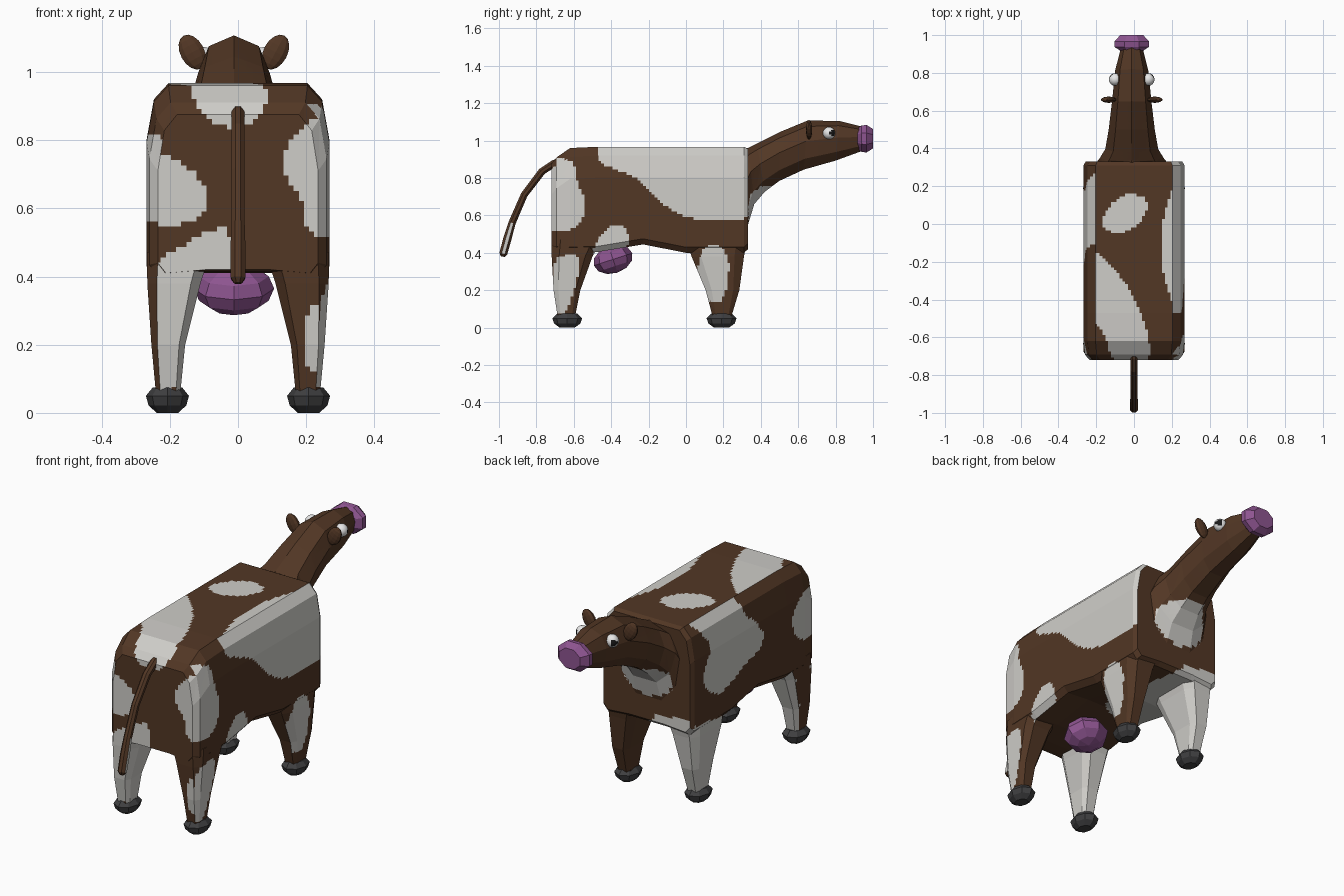
import bpy, bmesh, math
from mathutils import Vector, Matrix

if "Cube" in bpy.data.objects:
    bpy.data.objects.remove(bpy.data.objects["Cube"])

def mat(name, c):
    m = bpy.data.materials.new(name)
    m.diffuse_color = (*c, 1)
    m.use_nodes = True
    m.node_tree.nodes["Principled BSDF"].inputs["Base Color"].default_value = m.diffuse_color
    return m

BROWN = mat("brown hide", (0.085, 0.038, 0.018))
WHITE = mat("white patch", (0.62, 0.61, 0.58))
PINK = mat("purple skin", (0.27, 0.09, 0.28))
HOOF = mat("dark hoof", (0.05, 0.05, 0.052))
EYE = mat("eye white", (0.85, 0.85, 0.85))
PUPIL = mat("pupil black", (0.01, 0.01, 0.01))

def smooth_outline(pts, times=2):
    for _ in range(times):
        out = []
        for a, b in zip(pts, pts[1:] + pts[:1]):
            out += [(a[0]*.8 + b[0]*.2, a[1]*.8 + b[1]*.2),
                    (a[0]*.2 + b[0]*.8, a[1]*.2 + b[1]*.8)]
        pts = out
    return pts

def inside(p, poly):
    hit = False
    for (ax, ay), (bx, by) in zip(poly, poly[1:] + poly[:1]):
        if (ay > p[1]) != (by > p[1]) and p[0] < (bx-ax)*(p[1]-ay)/(by-ay) + ax:
            hit = not hit
    return hit

# patch outlines, one list for each side of the animal
right = [[(-.47, 1.03), (-.47, .88), (-.38, .85), (-.25, .79), (-.16, .69), (-.04, .6),
          (.1, .57), (.38, .575), (.38, 1.03)],
         [(-.8, .91), (-.6, .9), (-.59, .8), (-.545, .7), (-.55, .57), (-.62, .515), (-.8, .52)],
         [(-.5, .42), (-.43, .53), (-.36, .56), (-.3, .5), (-.31, .43), (-.4, .38), (-.49, .38)],
         [(-.71, .37), (-.6, .4), (-.56, .34), (-.59, .22), (-.64, .07), (-.71, .09)],
         [(.09, .43), (.17, .45), (.235, .37), (.22, .2), (.17, .12), (.1, .16), (.05, .28)]]
left = [[(.3, 1.0), (.2, .88), (.16, .82), (.23, .73), (.23, .62), (.1, .54), (0, .57), (-.1, .62),
         (-.24, .65), (-.28, .72), (-.22, .8), (-.13, .88), (-.1, 1.0)],
        [(-.8, .8), (-.6, .82), (-.52, .75), (-.52, .64), (-.6, .56), (-.8, .55)],
        [(.03, -.1), (.03, .4), (.12, .43), (.4, .46), (.4, -.1)]]
top = [[(-.17, .02), (-.15, -.04), (-.06, -.05), (.03, .0), (.08, .09), (.05, .15), (-.04, .16), (-.12, .11)],
       [(-.23, -.14), (-.18, -.16), (-.05, -.3), (.03, -.45), (.08, -.6), (.09, -.8), (-.12, -.8),
        (-.13, -.63), (-.23, -.48)],
       [(.3, .36), (.23, .26), (.15, .03), (.14, -.2), (.18, -.36), (.22, -.45), (.3, -.45)]]
rear = [[(-.35, .78), (-.22, .76), (-.14, .72), (-.085, .65), (-.09, .59), (-.15, .55), (-.35, .55)],
        [(.35, .91), (.24, .88), (.16, .81), (.13, .75), (.14, .69), (.19, .63), (.2, .52), (.35, .52)],
        [(-.25, .05), (-.25, .44), (-.18, .48), (-.1, .53), (-.02, .55), (-.02, .3), (-.14, .25), (-.17, .08)],
        [(.35, .37), (.23, .33), (.195, .27), (.195, .12), (.35, .11)],
        [(-.13, 1.05), (-.13, .92), (-.08, .85), (-.02, .835), (.05, .85), (.09, .92), (.09, 1.05)]]
front = [[(-.15, .62), (-.16, .72), (-.08, .77), (.06, .76), (.15, .73), (.14, .62), (.03, .56), (-.08, .57)],
         [(-.35, -.1), (-.35, .5), (-.15, .48), (-.01, .46), (-.01, -.1)]]
under = [[(-.35, -.3), (.04, -.25), (.05, .1), (-.02, .4), (-.35, .4)]]
right, left, top, rear, front, under = [
    [smooth_outline(p) for p in s] for s in (right, left, top, rear, front, under)]

def is_patch(c, n, part):
    """Choose the patch list from the direction the face looks in."""
    if part.startswith("neck"):
        return n.z < 0.2 and c.z < .8 and inside((c.x, c.z), front[0])
    ax, ay, az = abs(n.x) * 1.3, abs(n.y), abs(n.z)
    if "leg" in part and c.x < 0 and (n.x > .4 or (c.y < 0 < n.y)):
        return c.z < .5 and (ax >= ay or c.x > -.25)     # inner sides of the left legs
    if ax >= ay and ax >= az:
        if n.x * c.x < 0:
            return False
        side = right if n.x > 0 else left
        return any(inside((c.y, c.z), p) for p in side)
    if az >= ay:
        return any(inside((c.x, c.y), p) for p in (top if n.z > 0 else under))
    if (n.y > 0) != (c.y > (-.2)):
        return False
    return any(inside((c.x, c.z), p) for p in (rear if n.y < 0 else front))

def finish(bm, name, mats, rule=None):
    bmesh.ops.recalc_face_normals(bm, faces=bm.faces[:])
    bm.normal_update()
    if rule:
        for f in bm.faces:
            f.material_index = int(rule(f.calc_center_median(), f.normal))
    me = bpy.data.meshes.new(name)
    bm.to_mesh(me)
    bm.free()
    for m in mats:
        me.materials.append(m)
    ob = bpy.data.objects.new(name, me)
    bpy.context.collection.objects.link(ob)
    return ob

def loft(rings):
    bm = bmesh.new()
    vs = [[bm.verts.new(p) for p in r] for r in rings]
    n = len(vs[0])
    for a, b in zip(vs, vs[1:]):
        for i in range(n):
            bm.faces.new((a[i], a[(i+1) % n], b[(i+1) % n], b[i]))
    bm.faces.new(vs[0])
    bm.faces.new(vs[-1])
    return bm

def hide(bm, name, step=0.015):
    """Slice a part into a fine grid, then colour the patches."""
    bmesh.ops.recalc_face_normals(bm, faces=bm.faces[:])
    for ax in range(3):
        no = Vector([float(i == ax) for i in range(3)])
        vals = [v.co[ax] for v in bm.verts]
        lo, hi = min(vals), max(vals)
        for k in range(1, int((hi - lo) / step) + 1):
            bmesh.ops.bisect_plane(bm, geom=bm.verts[:] + bm.edges[:] + bm.faces[:], dist=1e-5,
                                   plane_co=no * (lo + k*step - .0037), plane_no=no)
    finish(bm, name, [BROWN, WHITE], lambda c, n: is_patch(c, n, name))

# torso: bevelled box lofted along y (y, half width, top, belly)
def torso_ring(y, w, t, b):
    half = [(.76*w, t), (.92*w, t-.047), (w, t-.165), (w, b+.03), (w*.9, b), (w*.4, b+.01)]
    return [(x, y, z) for x, z in half] + [(-x, y, z) for x, z in reversed(half)]

hide(loft([torso_ring(*s) for s in [
    (-.72, .235, .875, .41), (-.692, .26, .91, .405), (-.62, .268, .96, .4), (-.47, .268, .967, .405),
    (-.23, .268, .967, .445), (0, .268, .967, .4), (.31, .268, .967, .4), (.332, .255, .955, .42)]]), "torso")

# legs and hooves
def leg_ring(s, z, y0, y1, x0, x1):
    a, b = (x1-x0)*.18, (y1-y0)*.18
    pts = [(x0+a, y0), (x1-a, y0), (x1, y0+b), (x1, y1-b), (x1-a, y1), (x0+a, y1), (x0, y1-b), (x0, y0+b)]
    return [(s*x, y, z) for x, y in pts]

LEGS = {"rear": [(.05, -.685, -.595, .17, .24), (.2, -.708, -.565, .155, .254),
                 (.38, -.718, -.50, .11, .266), (.47, -.719, -.45, .08, .267)],
        "front": [(.05, .145, .24, .17, .24), (.2, .105, .285, .155, .254),
                  (.38, .03, .31, .11, .266), (.47, .0, .328, .08, .267)]}
for s, sn in ((1, "right"), (-1, "left")):
    for kind, rows in LEGS.items():
        hide(loft([leg_ring(s, *r) for r in rows]), f"{kind}_leg_{sn}")
        cy = -.635 if kind == "rear" else .19
        finish(loft([[(s*.207 + .063*k*math.cos(i*math.pi/4), cy + .08*k*math.sin(i*math.pi/4), z)
                      for i in range(8)] for z, k in ((0.0, .5), (.022, .88), (.05, 1), (.075, .68))]),
               f"{kind}_hoof_{sn}", [HOOF])

# neck and head: rings from top point to bottom point (y top, z top, y bottom, z bottom, half width)
HX = -.012
def neck_ring(yt, zt, yb, zb, w):
    half = [(0, 0), (.7, .12), (1, .42), (.85, .78), (.4, 1)]
    full = half + [(-k, t) for k, t in reversed(half[1:])]
    return [(HX + k*w, yt + (yb-yt)*t, zt + (zb-zt)*t) for k, t in full]

hide(loft([neck_ring(*r) for r in [
    (.31, .955, .31, .48, .2), (.335, .962, .365, .66, .17), (.38, .985, .42, .725, .14),
    (.5, 1.045, .5, .785, .122), (.65, 1.107, .63, .845, .105), (.82, 1.105, .8, .893, .088),
    (.94, 1.075, .935, .942, .056)]]), "neck_head", .02)

# snout
finish(loft([[(HX + w*math.cos((i+.5)*math.pi/4), y, 1.01 + h*math.sin((i+.5)*math.pi/4)) for i in range(8)]
             for y, w, h in ((.918, .066, .06), (.938, .1, .076), (.965, .1, .08), (1.0, .066, .056))]),
       "snout", [PINK])

def ball(name, mats, loc, size, rot=None, seg=8, rows=6, rule=None):
    bm = bmesh.new()
    m = Matrix.Translation(loc) @ (rot or Matrix()) @ Matrix.Diagonal((*size, 1))
    bmesh.ops.create_uvsphere(bm, u_segments=seg, v_segments=rows, radius=1, matrix=m)
    return finish(bm, name, mats, rule)

# ears and eyes
for s, sn in ((1, "right"), (-1, "left")):
    ball(f"ear_{sn}", [BROWN], (HX + s*.122, .658, 1.058), (.037, .017, .055),
         Matrix.Rotation(s*math.radians(28), 4, 'Y'), 10, 8)
    look = Vector((s*.75, .65, -.05)).normalized()
    eye = ball(f"eye_{sn}", [EYE, PUPIL], (HX + s*.088, .765, 1.04), (.033, .033, .033), None, 16, 12,
               lambda c, n: n.dot(look) > .85)
    eye.data.polygons.foreach_set("use_smooth", [True] * len(eye.data.polygons))

# udder
ball("udder", [PINK], (HX, -.39, .365), (.118, .108, .075), Matrix.Rotation(math.radians(18), 4, 'X'), 8, 6)

# tail: tapered tube, white on the flanks near the tip
path = [(-.68, .885), (-.705, .878), (-.77, .835), (-.865, .71), (-.93, .56), (-.955, .475), (-.977, .395), (-.98, .38)]
radii = [.02, .021, .021, .02, .021, .024, .023, .012]
rings = []
for k, ((y, z), r) in enumerate(zip(path, radii)):
    a, b = path[max(k-1, 0)], path[min(k+1, len(path)-1)]
    d = Vector((0, b[0]-a[0], b[1]-a[1])).normalized()
    up = d.cross(Vector((1, 0, 0)))
    rings.append([Vector((0, y, z)) + r*(Vector((math.cos(t), 0, 0)) + up*math.sin(t))
                  for t in [(i+.5)*math.pi/4 for i in range(8)]])
finish(loft(rings), "tail", [BROWN, WHITE], lambda c, n: c.z < .56 and abs(n.x) > .9)
